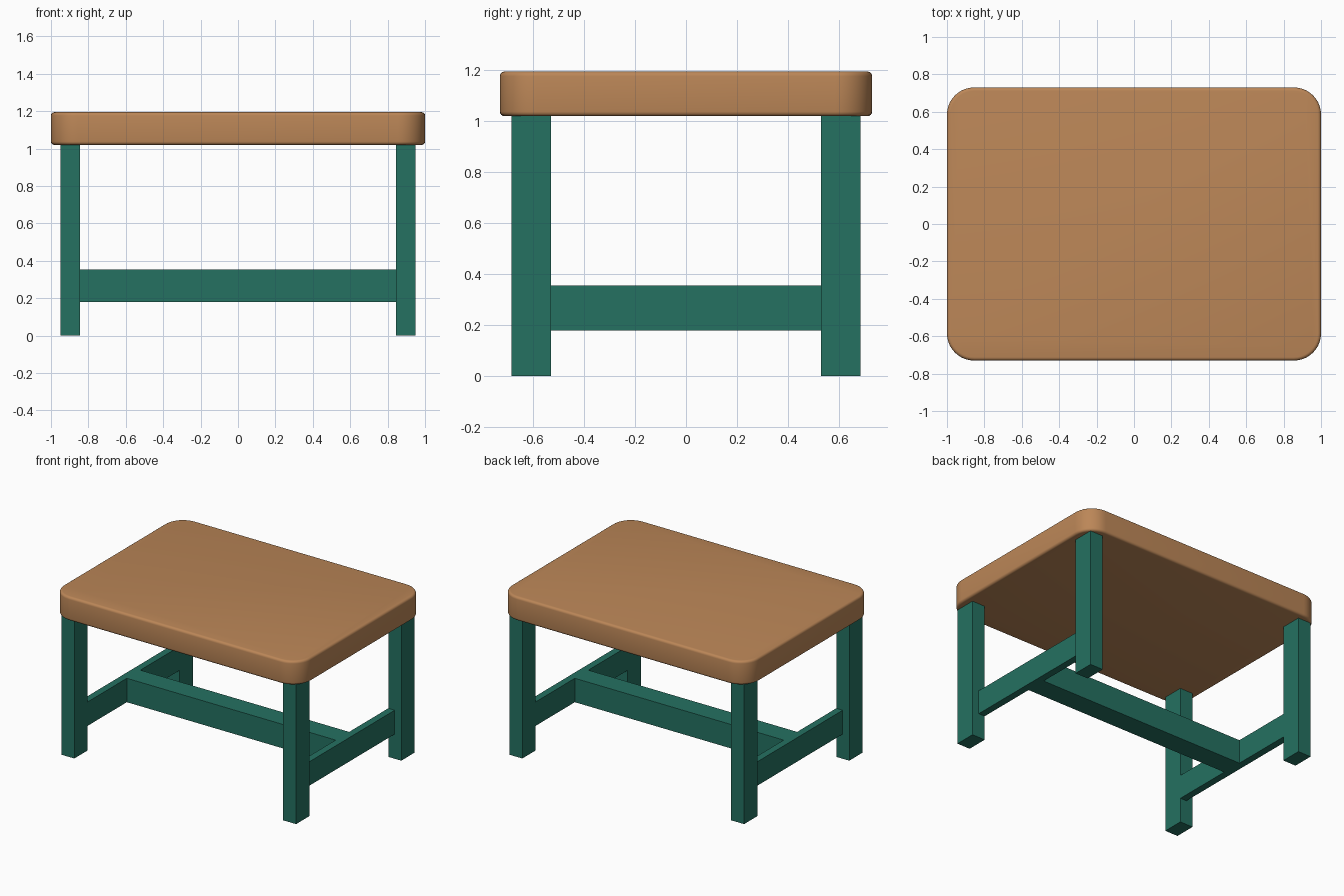
import bpy
import bmesh

cube = bpy.data.objects.get("Cube")
if cube:
    bpy.data.objects.remove(cube, do_unlink=True)


def material(name, color):
    mat = bpy.data.materials.new(name)
    mat.use_nodes = True
    mat.diffuse_color = color
    mat.node_tree.nodes["Principled BSDF"].inputs["Base Color"].default_value = color
    return mat


green = material("green paint", (0.018, 0.165, 0.12, 1))
tan = material("tan cushion", (0.50, 0.24, 0.096, 1))


def box(name, low, high, mat):
    """Box between two opposite corners."""
    bm = bmesh.new()
    bmesh.ops.create_cube(bm, size=1)
    for v in bm.verts:
        v.co = [high[i] if v.co[i] > 0 else low[i] for i in range(3)]
    mesh = bpy.data.meshes.new(name)
    bm.to_mesh(mesh)
    bm.free()
    mesh.materials.append(mat)
    obj = bpy.data.objects.new(name, mesh)
    bpy.context.collection.objects.link(obj)
    return obj


LEG_IN, LEG_OUT, RAIL_OUT = 0.845, 0.95, 0.897
SEAT_BOTTOM, SEAT_TOP = 1.02, 1.195
RAIL_LOW, RAIL_HIGH = 0.18, 0.355

# Legs and side rails; the rails sit flush with the inner leg faces
for side, sx in (("left", 1), ("right", -1)):
    for end, sy in (("front", -1), ("back", 1)):
        xs = sorted((sx * LEG_IN, sx * LEG_OUT))
        ys = sorted((sy * 0.53, sy * 0.685))
        box(f"{end}_{side}_leg", (xs[0], ys[0], 0), (xs[1], ys[1], SEAT_BOTTOM), green)
    xs = sorted((sx * LEG_IN, sx * RAIL_OUT))
    box(f"{side}_rail", (xs[0], -0.53, RAIL_LOW), (xs[1], 0.53, RAIL_HIGH), green)

# Centre stretcher joining the side rails
box("stretcher", (-LEG_IN, -0.078, RAIL_LOW), (LEG_IN, 0.078, RAIL_HIGH), green)

# Cushion seat: rounded corners, then softened rims
seat = box("seat", (-1, -0.73, SEAT_BOTTOM), (1, 0.73, SEAT_TOP), tan)
bm = bmesh.new()
bm.from_mesh(seat.data)
corners = [e for e in bm.edges if abs(e.verts[0].co.z - e.verts[1].co.z) > 0.1]
bmesh.ops.bevel(bm, geom=corners, offset=0.145, segments=10, profile=0.5, affect="EDGES")
rims = [e for e in bm.edges if abs(e.verts[0].co.z - e.verts[1].co.z) < 0.01]
bmesh.ops.bevel(bm, geom=rims, offset=0.018, segments=4, profile=0.5, affect="EDGES")
bm.to_mesh(seat.data)
bm.free()

bpy.ops.object.select_all(action="DESELECT")
seat.select_set(True)
bpy.context.view_layer.objects.active = seat
bpy.ops.object.shade_smooth_by_angle()
